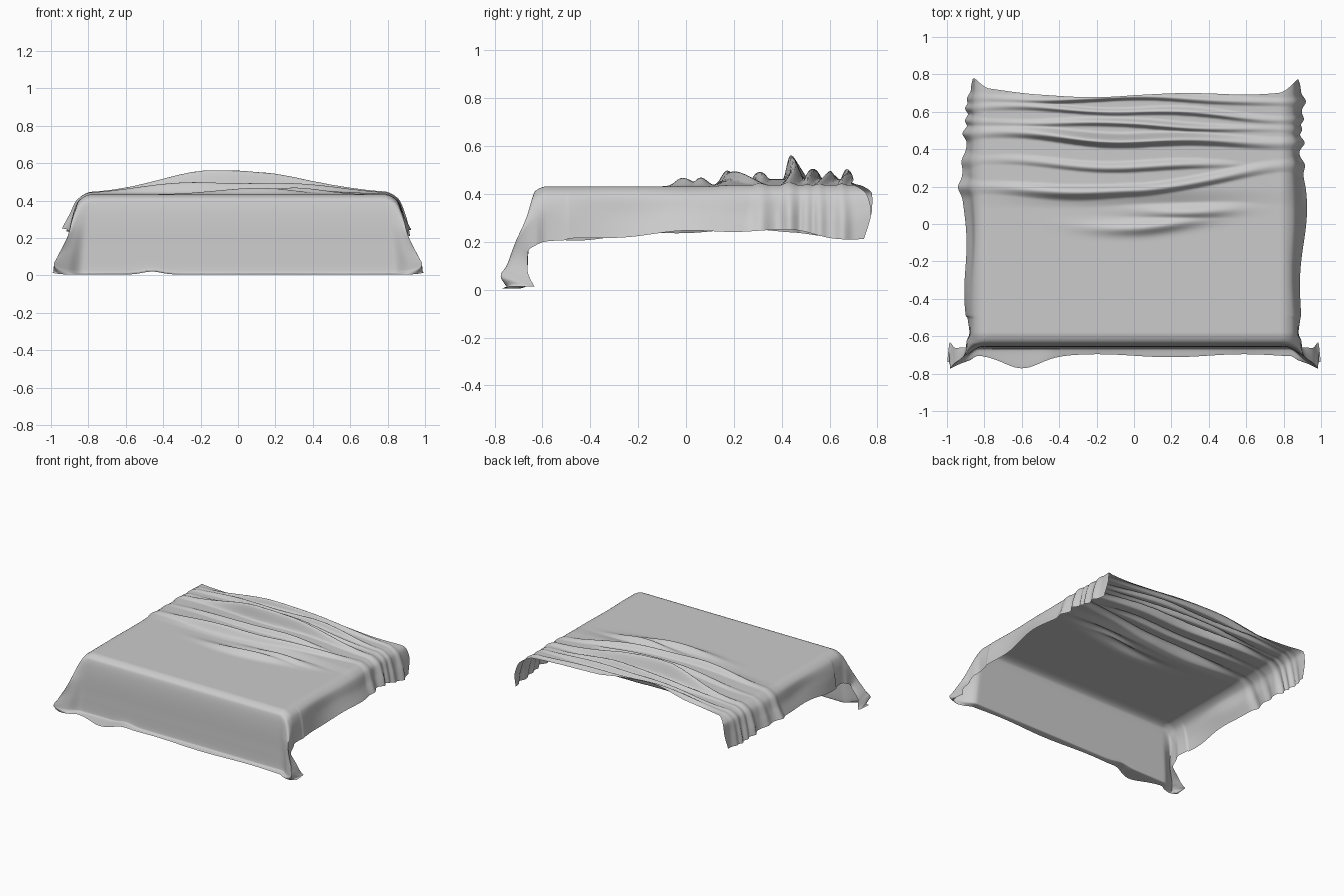
import bpy, math

if "Cube" in bpy.data.objects:
    bpy.data.objects.remove(bpy.data.objects["Cube"])

TOP = 0.432

# Control net for the right half: six columns from the middle out to the side hem
COL_KNOTS = [0, 0.5, 0.79, 0.87, 0.96, 1.06]
COL_X = [0, 0.5, 0.785, 0.852, 0.875]


def bed_row(y, hem_x, hem_z):
    """Flat top, rounded side edge and hanging side."""
    zs = [TOP, TOP, TOP, 0.397, 0.32]
    return [(x, y, z) for x, z in zip(COL_X, zs)] + [(hem_x, y, hem_z)]


def front_row(y, z, x2, corner):
    """Straight front panel followed by three points of the corner fold."""
    return [(0, y, z), (0.5, y, z), (x2, y, z)] + corner


back_row = [(0, .70, TOP), (.5, .69, TOP), (.78, .715, TOP),
            (.85, .77, .40), (.86, .778, .33), (.875, .745, .21)]
net = [
    back_row,
    bed_row(.62, .895, .217),
    bed_row(.45, .89, .243),
    bed_row(.15, .915, .246),
    bed_row(-.15, .905, .230),
    bed_row(-.50, .89, .205),
    bed_row(-.58, .88, .200),
    front_row(-.635, .405, .785, [(.845, -.635, .385), (.885, -.625, .30), (.895, -.625, .185)]),
    front_row(-.654, .28, .80, [(.86, -.67, .27), (.91, -.705, .21), (.90, -.66, .155)]),
    front_row(-.660, .13, .82, [(.89, -.70, .13), (.965, -.75, .10), (.955, -.66, .08)]),
    front_row(-.668, .015, .83, [(.91, -.725, .03), (.985, -.775, .055), (.985, -.63, .012)]),
    front_row(-.705, .004, .83, [(.88, -.73, .004), (.94, -.745, .005), (1.0, -.74, .014)]),
]
ROW_KNOTS = [-.71, -.62, -.45, -.15, .15, .50, .58, .65, .78, .93, 1.05, 1.11]


def spline(knots, pts, t):
    """Monotone cubic interpolation, so the flat areas stay flat."""
    n = len(knots)
    i = next((k for k in range(n - 1) if t <= knots[k + 1]), n - 2)
    h = knots[i + 1] - knots[i]
    u = (t - knots[i]) / h
    out = []
    for c in range(3):
        def slope(k):
            return (pts[k + 1][c] - pts[k][c]) / (knots[k + 1] - knots[k])

        def tangent(k):
            if k == 0 or k == n - 1:
                return slope(min(k, n - 2))
            a, b = slope(k - 1), slope(k)
            return 2 * a * b / (a + b) if a * b > 0 else 0
        out.append(pts[i][c] * (2*u**3 - 3*u*u + 1) + tangent(i) * h * (u**3 - 2*u*u + u)
                   + pts[i + 1][c] * (3*u*u - 2*u**3) + tangent(i + 1) * h * (u**3 - u*u))
    return out


def smooth(a, b, v):
    u = max(0, min(1, (v - a) / (b - a)))
    return u * u * (3 - 2 * u)


# Wrinkles: y at left, middle, right; height; width; centre x; spread in x
RIDGES = [
    (.00, -.015, .06, .038, .035, .08, .30),
    (.06, .07, .08, .045, .035, .32, .25),
    (.19, .180, .31, .072, .036, 0, 2),
    (.34, .31, .33, .065, .035, -.2, .9),
    (.49, .455, .44, .115, .032, 0, 2),
    (.55, .54, .50, .065, .025, 0, 2),
    (.625, .61, .565, .068, .024, 0, 2),
    (.665, .685, .65, .068, .026, 0, 2),
]


def wrinkle(x, y):
    # Cloth between the ridges stays a little lifted
    total = .03 * smooth(.08, .2, y) * (1 - smooth(.8, .9, abs(x)))
    for left, mid, right, height, width, cx, spread in RIDGES:
        end = right if x > 0 else left
        yc = mid + (end - mid) * smooth(0, .8, abs(x)) + .008 * math.sin(7 * x + 40 * mid)
        size = height * (1 + .15 * math.sin(5 * x + 60 * mid))
        total = max(total, size * math.exp(-((y - yc) / width) ** 2)
                    * math.exp(-((x - cx) / spread) ** 2))
    return total


def cloth_point(s, row):
    side = 1 if s >= 0 else -1
    x, y, z = spline(COL_KNOTS, row, abs(s))
    x *= side
    hang = smooth(.80, 1.0, abs(s))
    # Back folds rise on top and push outwards on the hanging sides
    h = wrinkle(x, y)
    fade = 1 - .85 * smooth(.15, .86, abs(x))
    z += h * fade * (1 - hang)
    y -= .08 * h * fade
    x += side * .35 * h * hang
    # Gentle waviness of the hems
    if y > -.5:
        x += side * hang * .012 * math.sin(9 * y + side)
        z += hang * .006 * math.sin(14 * y + 2 * side)
    if y > .6:
        y += (y - .6) * .12 * math.sin(6 * x - .5) * (1 - hang)
    # Loose bump where the front hem meets the floor
    low = 1 - smooth(0, .08, z)
    if y < -.66 and abs(x) < .82:
        bump = math.exp(-((x + .6) / .13) ** 2)
        out = smooth(-.668, -.705, y)
        y -= out * (.06 * bump + .008 * math.sin(8 * x))
        z += low * .016 * math.exp(-((x + .46) / .07) ** 2)
    return x, y, max(z, 0)


def build_blanket(cols=180, rows=260):
    verts = []
    strips = []
    s_max = COL_KNOTS[-1]
    # Interpolate each net column along the length first
    for r in range(rows + 1):
        t = ROW_KNOTS[0] + (ROW_KNOTS[-1] - ROW_KNOTS[0]) * r / rows
        strips.append([spline(ROW_KNOTS, [row[c] for row in net], t) for c in range(6)])
    for strip in strips:
        for c in range(cols + 1):
            verts.append(cloth_point(s_max * (2 * c / cols - 1), strip))
    w = cols + 1
    faces = [(r*w + c, (r+1)*w + c, (r+1)*w + c + 1, r*w + c + 1)
             for r in range(rows) for c in range(cols)]
    mesh = bpy.data.meshes.new("blanket")
    mesh.from_pydata(verts, [], faces)
    mesh.shade_smooth()
    obj = bpy.data.objects.new("blanket", mesh)
    bpy.context.collection.objects.link(obj)
    # Relax the folds slightly
    relax = obj.modifiers.new("relax", 'SMOOTH')
    relax.factor = 0.5
    relax.iterations = 2
    return obj


build_blanket()
